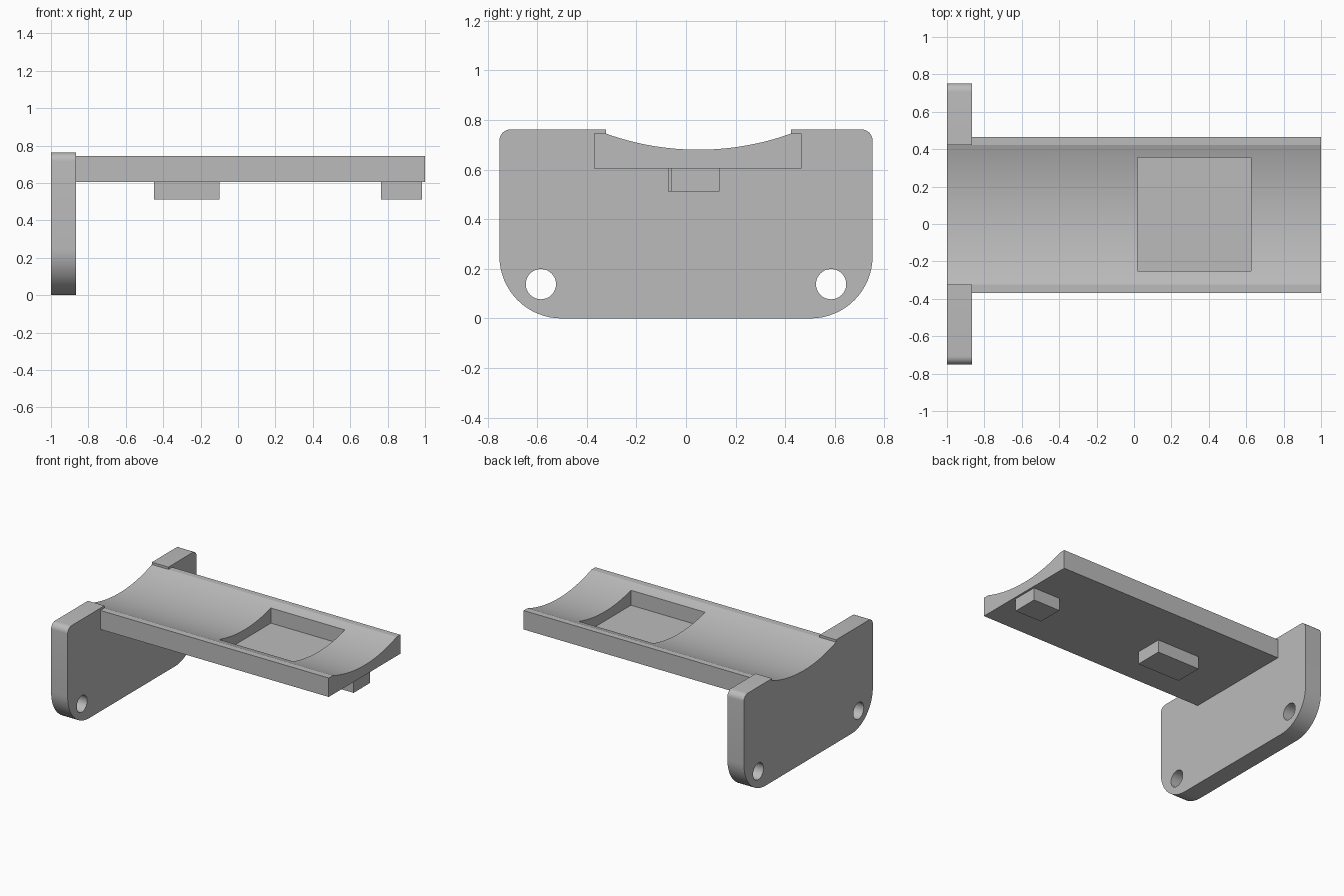
import bpy, bmesh, math

cube = bpy.data.objects.get("Cube")
if cube:
    bpy.data.objects.remove(cube, do_unlink=True)

GREY = (0.5, 0.5, 0.5, 1)
grey = bpy.data.materials.new("plain_grey")
grey.use_nodes = True
grey.diffuse_color = GREY
grey.node_tree.nodes["Principled BSDF"].inputs["Base Color"].default_value = GREY


def extrude_x(name, profile, x0, x1):
    """Extrude a closed (y, z) profile along x."""
    bm = bmesh.new()
    face = bm.faces.new([bm.verts.new((x0, y, z)) for y, z in profile])
    geom = bmesh.ops.extrude_face_region(bm, geom=[face])["geom"]
    moved = [v for v in geom if isinstance(v, bmesh.types.BMVert)]
    bmesh.ops.translate(bm, vec=(x1 - x0, 0, 0), verts=moved)
    bmesh.ops.recalc_face_normals(bm, faces=bm.faces)
    mesh = bpy.data.meshes.new(name)
    bm.to_mesh(mesh)
    bm.free()
    obj = bpy.data.objects.new(name, mesh)
    mesh.materials.append(grey)
    bpy.context.collection.objects.link(obj)
    return obj


def box(name, x, y, z):
    corners = [(y[0], z[0]), (y[1], z[0]), (y[1], z[1]), (y[0], z[1])]
    return extrude_x(name, corners, *x)


def arc(cy, cz, r, start, end, steps):
    angles = [math.radians(start + (end - start) * i / steps) for i in range(steps + 1)]
    return [(cy + r * math.cos(a), cz + r * math.sin(a)) for a in angles]


def activate(obj):
    bpy.ops.object.select_all(action="DESELECT")
    obj.select_set(True)
    bpy.context.view_layer.objects.active = obj


def cut(obj, cutter):
    mod = obj.modifiers.new("cut", "BOOLEAN")
    mod.operation, mod.solver, mod.object = "DIFFERENCE", "EXACT", cutter
    activate(obj)
    bpy.ops.object.modifier_apply(modifier=mod.name)
    bpy.data.objects.remove(cutter, do_unlink=True)


# Shared shallow saddle curve, running from +y to -y
MID, HALF, LOW, RIM = 0.05, 0.373, 0.68, 0.745
sag = RIM - LOW
radius = (HALF ** 2 + sag ** 2) / (2 * sag)
spread = math.degrees(math.asin(HALF / radius))
saddle = arc(MID, LOW + radius, radius, 270 + spread, 270 - spread, 32)

# End plate: rounded corners, saddle notch and two bolt holes
W, TOP, BIG, SMALL = 0.752, 0.762, 0.25, 0.045
INNER = -0.865
plate_profile = (
    arc(-W + BIG, BIG, BIG, 180, 270, 16)
    + arc(W - BIG, BIG, BIG, 270, 360, 16)
    + arc(W - SMALL, TOP - SMALL, SMALL, 0, 90, 8)
    + [(MID + HALF, TOP)] + saddle + [(MID - HALF, TOP)]
    + arc(-W + SMALL, TOP - SMALL, SMALL, 90, 180, 8)
)
end_plate = extrude_x("end_plate", plate_profile, -1, INNER)
for side in (-1, 1):
    hole = arc(side * 0.585, 0.138, 0.061, 0, 360, 32)[:-1]
    cut(end_plate, extrude_x("hole_cutter", hole, -1.1, INNER + 0.1))

# Curved tray with a square pocket
FLOOR = 0.605
FRONT, BACK = -0.37, 0.466
tray_profile = [(FRONT, FLOOR), (BACK, FLOOR), (BACK, RIM)] + saddle + [(FRONT, RIM)]
tray = extrude_x("tray", tray_profile, INNER, 1)
cut(tray, box("pocket_cutter", (0.02, 0.625), (-0.25, 0.355), (FLOOR + 0.006, 0.9)))

# Locating pegs under the tray
box("inner_peg", (-0.45, -0.10), (-0.073, 0.135), (0.512, FLOOR))
box("outer_peg", (0.765, 0.985), (-0.058, 0.135), (0.512, FLOOR))

for obj in (end_plate, tray):
    activate(obj)
    bpy.ops.object.shade_smooth_by_angle(angle=math.radians(15))
